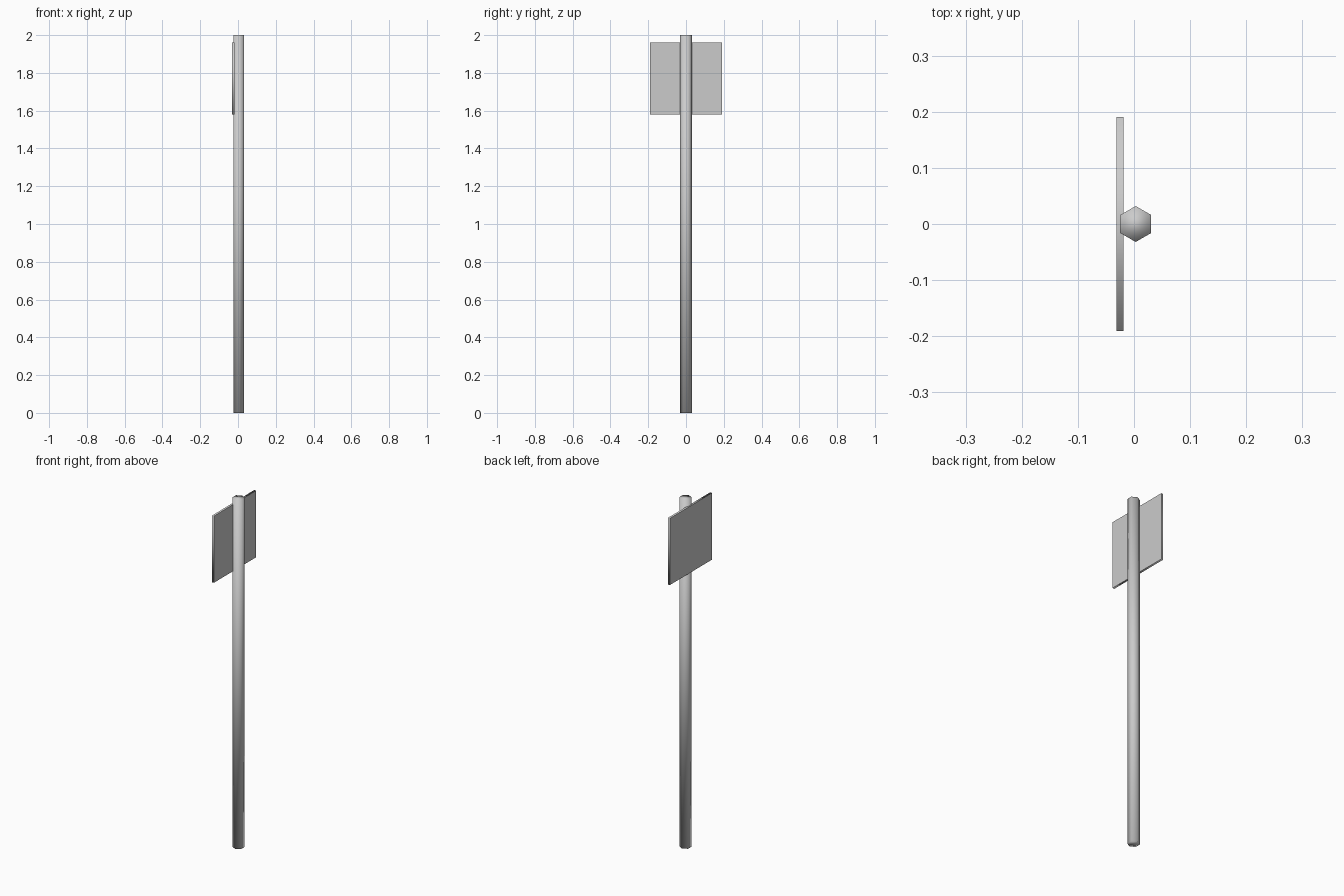
import bpy, math

if "Cube" in bpy.data.objects:
    bpy.data.objects.remove(bpy.data.objects["Cube"])

# Hexagonal post, smooth all over, corners pointing along y
bpy.ops.mesh.primitive_cylinder_add(vertices=6, radius=0.032, depth=2,
                                    location=(0.003, 0, 1))
post = bpy.context.object
post.name = "post"
bpy.ops.object.shade_smooth()

# Thin square sign plate fixed to the -x side of the post
bpy.ops.mesh.primitive_cube_add(size=1, location=(-0.025, 0, 1.77))
plate = bpy.context.object
plate.name = "sign_plate"
plate.scale = (0.012, 0.382, 0.382)
bpy.ops.object.transform_apply(location=False, rotation=False, scale=True)
bpy.ops.object.shade_smooth()

# Rim is smooth around the plate, sharp where it meets the two broad faces
verts = plate.data.vertices
for e in plate.data.edges:
    a, b = (verts[i].co for i in e.vertices)
    e.use_edge_sharp = abs(a.x - b.x) < 1e-4
